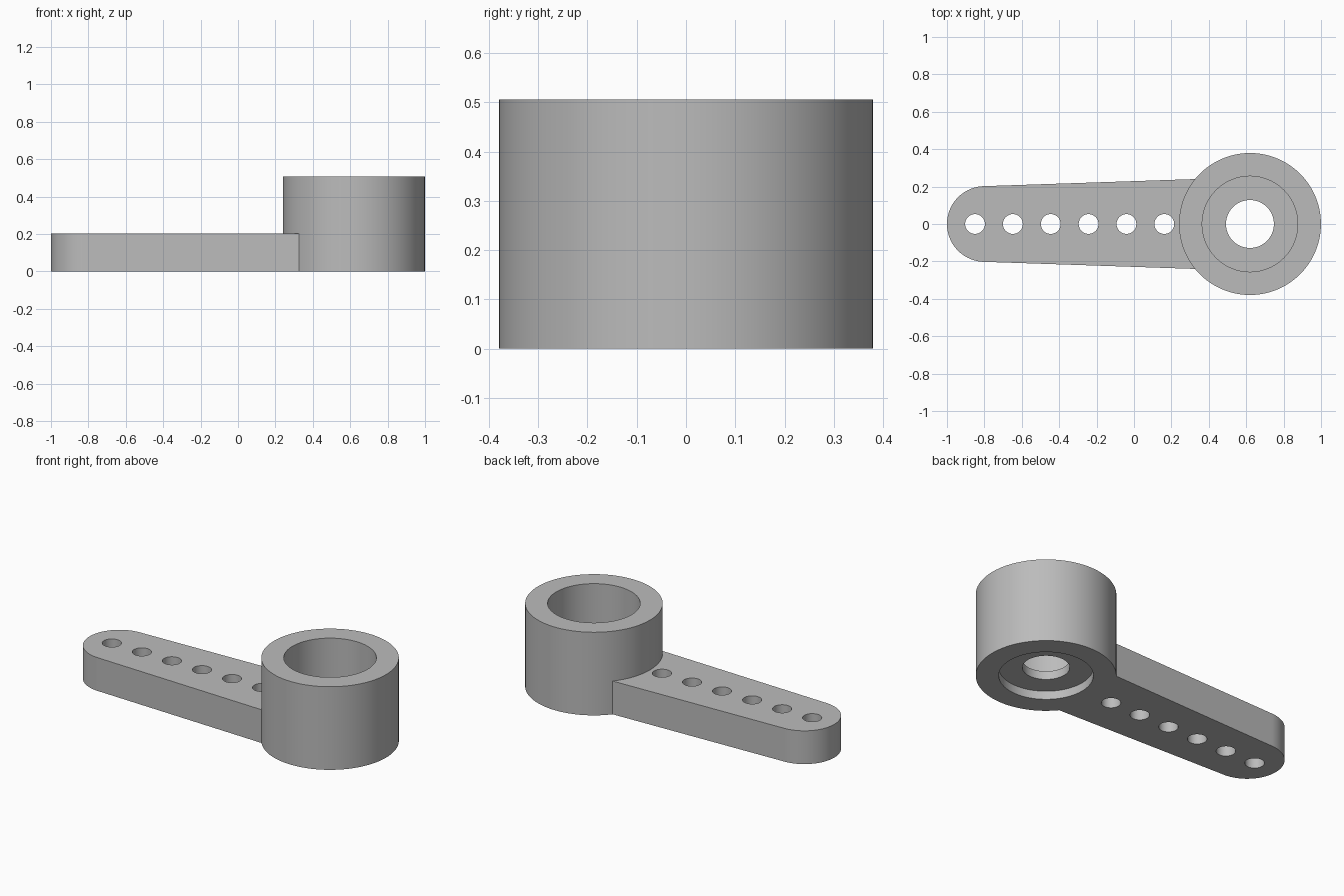
import bpy
import bmesh
from math import cos, sin, pi, asin

cube = bpy.data.objects.get("Cube")
if cube:
    bpy.data.objects.remove(cube, do_unlink=True)

U = 0.0506                      # base module of the part
HUB_X, HUB_R, HUB_H = 0.62, 7.5 * U, 10 * U
ARM_H, TIP_R = 4 * U, 4 * U
TIP_X = -1 + TIP_R

grey = bpy.data.materials.new("grey plastic")
grey.use_nodes = True
colour = (0.5, 0.5, 0.5, 1)
grey.diffuse_color = colour
grey.node_tree.nodes["Principled BSDF"].inputs["Base Color"].default_value = colour


def arc(cx, r, start, end, steps):
    """Points on an arc centred on the x axis, both ends included."""
    angles = [start + (end - start) * i / steps for i in range(steps + 1)]
    return [(cx + r * cos(a), r * sin(a)) for a in angles]


def finish(bm, name):
    bmesh.ops.recalc_face_normals(bm, faces=bm.faces)
    mesh = bpy.data.meshes.new(name)
    bm.to_mesh(mesh)
    bm.free()
    mesh.materials.append(grey)
    obj = bpy.data.objects.new(name, mesh)
    bpy.context.collection.objects.link(obj)
    bpy.ops.object.select_all(action='DESELECT')
    obj.select_set(True)
    bpy.context.view_layer.objects.active = obj
    bpy.ops.object.shade_smooth_by_angle(angle=pi / 6)
    return obj


# Hub: closed profile (radius, height) turned about its axis
BORE, HOLE = 5.05 * U, 2.53 * U
profile = [(HUB_R, 0), (HUB_R, HUB_H), (BORE, HUB_H), (BORE, 2 * U),
           (HOLE, 2 * U), (HOLE, U), (BORE, U), (BORE, 0)]
bm = bmesh.new()
verts = [bm.verts.new((r, 0, z)) for r, z in profile]
edges = [bm.edges.new((v, verts[i - 1])) for i, v in enumerate(verts)]
bmesh.ops.spin(bm, geom=verts + edges, cent=(0, 0, 0), axis=(0, 0, 1),
               angle=2 * pi, steps=96, use_merge=True)
bmesh.ops.remove_doubles(bm, verts=bm.verts, dist=1e-5)
hub = finish(bm, "hub")
hub.location.x = HUB_X

# Arm: tapered outline with rounded tip and an end that hugs the hub
meet = pi - asin(0.2405 / HUB_R)
loops = [arc(TIP_X, TIP_R, pi / 2, 3 * pi / 2, 40)
         + arc(HUB_X, HUB_R - 0.0005, 2 * pi - meet, meet, 20)]
# Row of six linkage holes
for i in range(6):
    loops.append(arc(-0.85 + 4 * U * i, 0.053, 0, 2 * pi, 32)[:-1])

bm = bmesh.new()
for loop in loops:
    verts = [bm.verts.new((x, y, 0)) for x, y in loop]
    for i, v in enumerate(verts):
        bm.edges.new((verts[i - 1], v))
bmesh.ops.triangle_fill(bm, edges=bm.edges[:], use_beauty=True, normal=(0, 0, 1))
raised = bmesh.ops.extrude_face_region(bm, geom=bm.faces[:], use_keep_orig=True)
top = [g for g in raised["geom"] if isinstance(g, bmesh.types.BMVert)]
bmesh.ops.translate(bm, verts=top, vec=(0, 0, ARM_H))
finish(bm, "arm")
